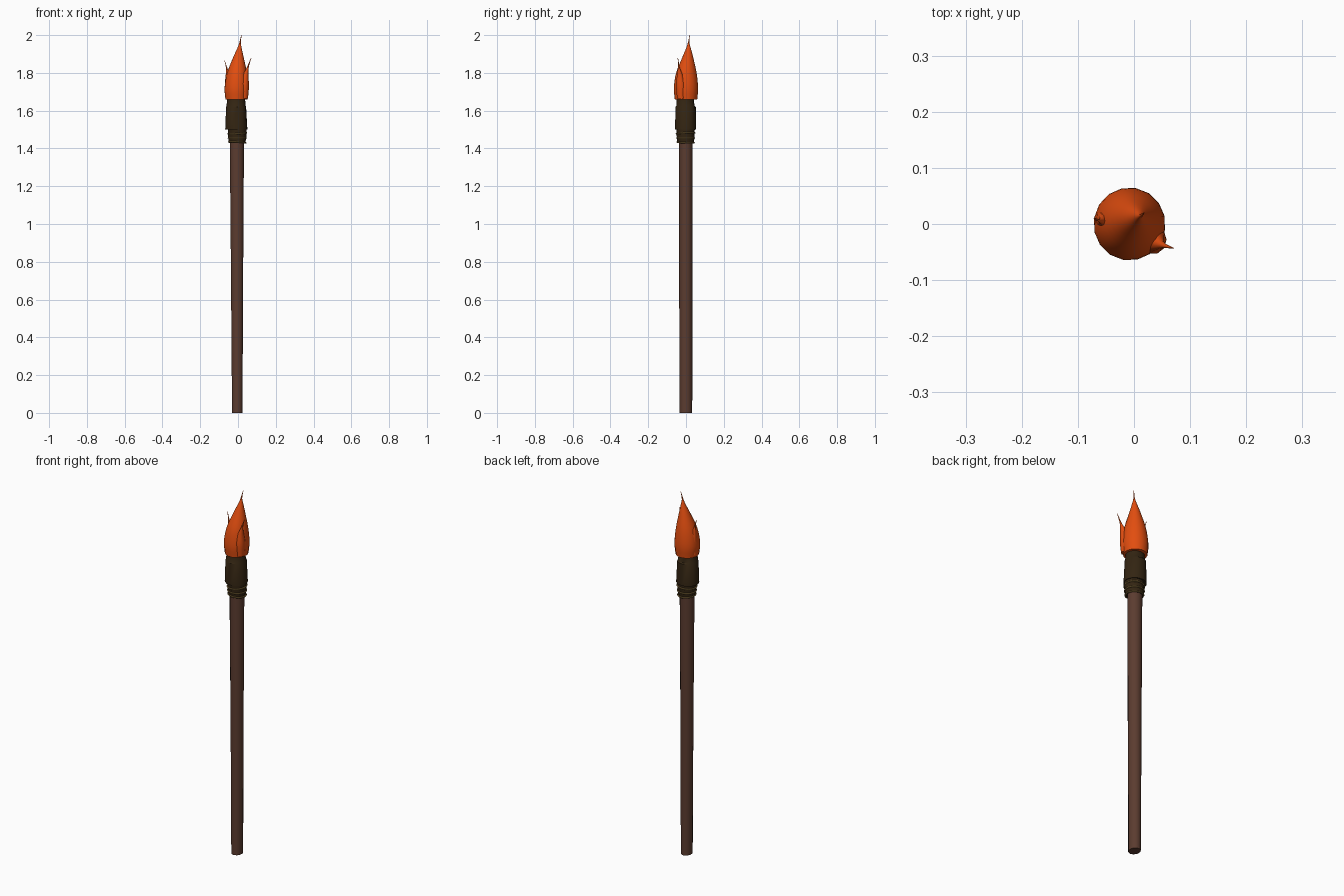
import bpy, bmesh, math
from mathutils import Vector

if "Cube" in bpy.data.objects:
    bpy.data.objects.remove(bpy.data.objects["Cube"])


def material(name, rgb):
    m = bpy.data.materials.new(name)
    m.diffuse_color = (*rgb, 1)
    m.use_nodes = True
    m.node_tree.nodes["Principled BSDF"].inputs["Base Color"].default_value = m.diffuse_color
    return m


WOOD = material("brown wood", (0.105, 0.045, 0.029))
CLOTH = material("dark cloth", (0.033, 0.018, 0.006))
ROPE = material("tan rope", (0.19, 0.12, 0.035))
FIRE = material("orange flame", (0.76, 0.075, 0.005))


def loft(name, rings, sides, mat, turn=35, angle=40):
    """Horizontal rings (x, y, z, rx, ry) joined into a closed skin."""
    bm = bmesh.new()
    loops = []
    for x, y, z, rx, ry in rings:
        loops.append([bm.verts.new((
            x + rx * math.cos(math.radians(turn) + math.tau * i / sides),
            y + ry * math.sin(math.radians(turn) + math.tau * i / sides), z))
            for i in range(sides)])
    for a, b in zip(loops, loops[1:]):
        for i in range(sides):
            j = (i + 1) % sides
            bm.faces.new((a[i], a[j], b[j], b[i]))
    bm.faces.new(loops[0][::-1])
    bm.faces.new(loops[-1])
    me = bpy.data.meshes.new(name)
    bm.to_mesh(me)
    bm.free()
    ob = bpy.data.objects.new(name, me)
    bpy.context.collection.objects.link(ob)
    me.materials.append(mat)
    bpy.ops.object.select_all(action='DESELECT')
    bpy.context.view_layer.objects.active = ob
    ob.select_set(True)
    bpy.ops.object.shade_smooth_by_angle(angle=math.radians(angle))
    return ob


def smooth_rings(keys, steps=4):
    """Catmull-Rom interpolation between key rings."""
    k = [Vector(p) for p in keys]
    k = [2 * k[0] - k[1]] + k + [2 * k[-1] - k[-2]]
    out = []
    for p0, p1, p2, p3 in zip(k, k[1:], k[2:], k[3:]):
        for s in range(steps):
            t = s / steps
            out.append(0.5 * (2 * p1 + (p2 - p0) * t + (2 * p0 - 5 * p1 + 4 * p2 - p3) * t * t
                              + (3 * p1 - p0 - 3 * p2 + p3) * t ** 3))
    out.append(k[-2])
    return [(p[0], p[1], p[2], max(p[3], 0.0008), max(p[4], 0.0008)) for p in out]


# Tapered wooden pole
loft("pole", [(-0.004, -0.001, 0, 0.029, 0.034),
              (-0.005, -0.001, 0.75, 0.034, 0.035),
              (-0.006, -0.001, 1.50, 0.040, 0.036)], 10, WOOD, 18, 50)

# Binding under the cloth head
loft("binding", [(-0.005, -0.002, 1.43, 0.044, 0.044),
                 (-0.004, -0.002, 1.46, 0.048, 0.047),
                 (-0.003, -0.002, 1.51, 0.049, 0.049)], 12, CLOTH)

# Thin rope turns around the binding
for n, (z, r) in enumerate([(1.432, 0.045), (1.455, 0.047), (1.480, 0.049)]):
    bpy.ops.mesh.primitive_torus_add(
        major_segments=24, minor_segments=6, major_radius=r, minor_radius=0.004,
        location=(-0.004, -0.002, z), rotation=(0.05 * (n - 1), 0.06 * (1 - n), 0))
    ring = bpy.context.object
    ring.name = f"rope_turn_{n + 1}"
    ring.data.materials.append(ROPE)
    bpy.ops.object.shade_smooth()

# Cloth wrapped head
loft("cloth_head", [(-0.009, -0.002, 1.50, 0.059, 0.056),
                    (-0.010, -0.002, 1.62, 0.053, 0.054),
                    (-0.010, -0.003, 1.625, 0.051, 0.048),
                    (-0.010, -0.004, 1.67, 0.047, 0.045)], 12, CLOTH)

# Main flame with a thin bent tip
loft("main_flame", smooth_rings([
    (-0.008, 0.000, 1.658, 0.059, 0.060),
    (-0.008, 0.000, 1.72, 0.064, 0.065),
    (-0.005, 0.002, 1.80, 0.053, 0.055),
    (0.002, 0.009, 1.88, 0.029, 0.030),
    (0.008, 0.013, 1.93, 0.012, 0.013),
    (0.011, 0.014, 1.96, 0.004, 0.004),
    (0.018, 0.020, 2.00, 0.001, 0.001)]), 16, FIRE, 35, 60)

# Side tongues of fire
loft("right_flame", smooth_rings([
    (0.033, -0.026, 1.665, 0.020, 0.022),
    (0.034, -0.028, 1.73, 0.024, 0.026),
    (0.041, -0.033, 1.79, 0.014, 0.015),
    (0.052, -0.038, 1.83, 0.005, 0.005),
    (0.070, -0.043, 1.88, 0.001, 0.001)]), 10, FIRE, 0, 60)
loft("left_flame", smooth_rings([
    (-0.052, 0.008, 1.67, 0.018, 0.020),
    (-0.052, 0.008, 1.75, 0.017, 0.018),
    (-0.055, 0.007, 1.80, 0.009, 0.010),
    (-0.061, 0.006, 1.83, 0.003, 0.003),
    (-0.071, 0.010, 1.865, 0.001, 0.001)]), 10, FIRE, 0, 60)
